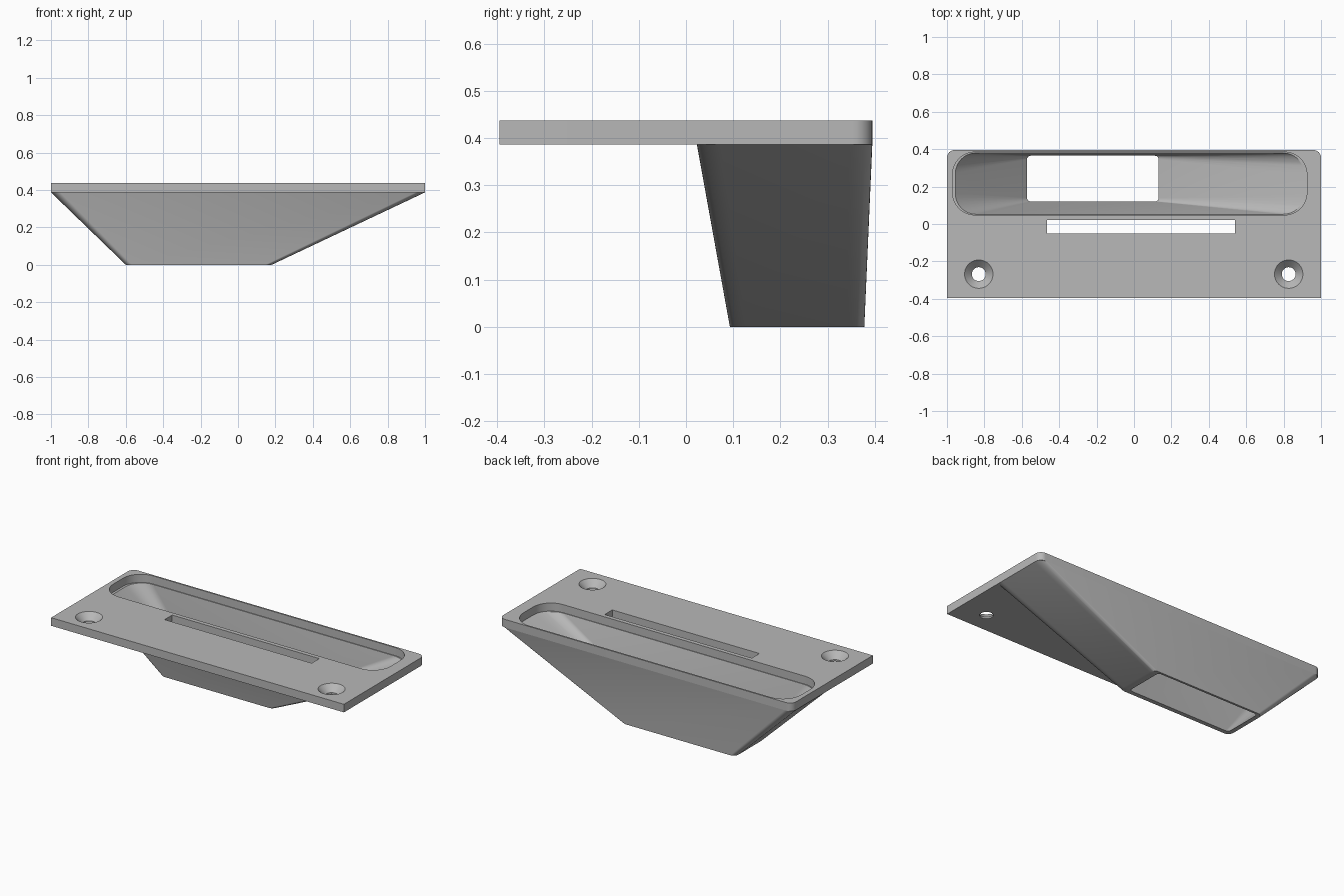
import bpy
import bmesh
from math import cos, sin, pi, radians

cube = bpy.data.objects.get("Cube")
if cube:
    bpy.data.objects.remove(cube, do_unlink=True)

grey = bpy.data.materials.new("plain grey")
grey.use_nodes = True
colour = (0.48, 0.48, 0.48, 1)
grey.diffuse_color = colour
grey.node_tree.nodes["Principled BSDF"].inputs["Base Color"].default_value = colour

PLATE_LOW, PLATE_TOP = 0.387, 0.437


def rounded_ring(x0, x1, y0, y1, z, front_r, back_r, steps=8):
    """Counter-clockwise rounded rectangle, starting at the back right corner."""
    corners = [(x1, y1, -1, -1, back_r), (x0, y1, 1, -1, back_r),
               (x0, y0, 1, 1, front_r), (x1, y0, -1, 1, front_r)]
    ring = []
    for i, (x, y, sx, sy, r) in enumerate(corners):
        for k in range(steps + 1):
            a = (i + k / steps) * pi / 2
            ring.append((x + sx * r + r * cos(a), y + sy * r + r * sin(a), z))
    return ring


def circle_ring(x, y, z, r, n=40):
    return [(x + r * cos(2 * pi * k / n), y + r * sin(2 * pi * k / n), z)
            for k in range(n)]


def loft(name, rings, tube=False):
    """Skin a stack of rings; cap both ends, or join last to first for a tube."""
    bm = bmesh.new()
    loops = [[bm.verts.new(p) for p in ring] for ring in rings]
    pairs = list(zip(loops, loops[1:]))
    if tube:
        pairs.append((loops[-1], loops[0]))
    else:
        bm.faces.new(loops[0])
        bm.faces.new(loops[-1])
    for a, b in pairs:
        n = len(a)
        for i in range(n):
            j = (i + 1) % n
            bm.faces.new((a[i], a[j], b[j], b[i]))
    bmesh.ops.remove_doubles(bm, verts=bm.verts, dist=0.0001)
    bmesh.ops.recalc_face_normals(bm, faces=bm.faces)
    mesh = bpy.data.meshes.new(name)
    bm.to_mesh(mesh)
    bm.free()
    mesh.materials.append(grey)
    obj = bpy.data.objects.new(name, mesh)
    bpy.context.collection.objects.link(obj)
    return obj


def activate(obj):
    bpy.ops.object.select_all(action='DESELECT')
    obj.select_set(True)
    bpy.context.view_layer.objects.active = obj


def cut(target, cutter):
    cutter.hide_render = True
    mod = target.modifiers.new("cut", 'BOOLEAN')
    mod.operation = 'DIFFERENCE'
    mod.solver = 'EXACT'
    mod.object = cutter
    activate(target)
    bpy.ops.object.modifier_apply(modifier=mod.name)
    bpy.data.objects.remove(cutter, do_unlink=True)


# Mounting plate, square at the front and rounded at the back
plate = loft("mounting_plate", [
    rounded_ring(-1, 1, -0.395, 0.395, z, 0, 0.04) for z in (PLATE_LOW, PLATE_TOP)])

# Recessed mouth and straight slot through the plate
low, high = PLATE_LOW - 0.05, PLATE_TOP + 0.05
cut(plate, loft("mouth_cutter", [
    rounded_ring(-0.97, 0.925, 0.048, 0.385, z, 0.12, 0.12) for z in (low, high)]))
cut(plate, loft("slot_cutter", [
    rounded_ring(-0.465, 0.54, -0.052, 0.022, z, 0, 0) for z in (low, high)]))

# Countersunk screw holes
for x in (-0.83, 0.827):
    cut(plate, loft("screw_cutter", [
        circle_ring(x, -0.268, z, r) for z, r in (
            (low, 0.037), (PLATE_LOW + 0.01, 0.037),
            (PLATE_TOP, 0.076), (high, 0.076))]))

# Hollow chute narrowing to an off-centre outlet, with a ledge under the mouth
chute = loft("chute", [
    rounded_ring(-0.6, 0.18, 0.093, 0.378, 0, 0.035, 0.035),
    rounded_ring(-1, 1, 0.023, 0.395, PLATE_LOW, 0.05, 0.05),
    rounded_ring(-0.955, 0.908, 0.052, 0.38, PLATE_LOW, 0.11, 0.11),
    rounded_ring(-0.572, 0.132, 0.12, 0.365, 0, 0.02, 0.02)], tube=True)

for part in (plate, chute):
    activate(part)
    bpy.ops.object.shade_smooth_by_angle(angle=radians(30))
